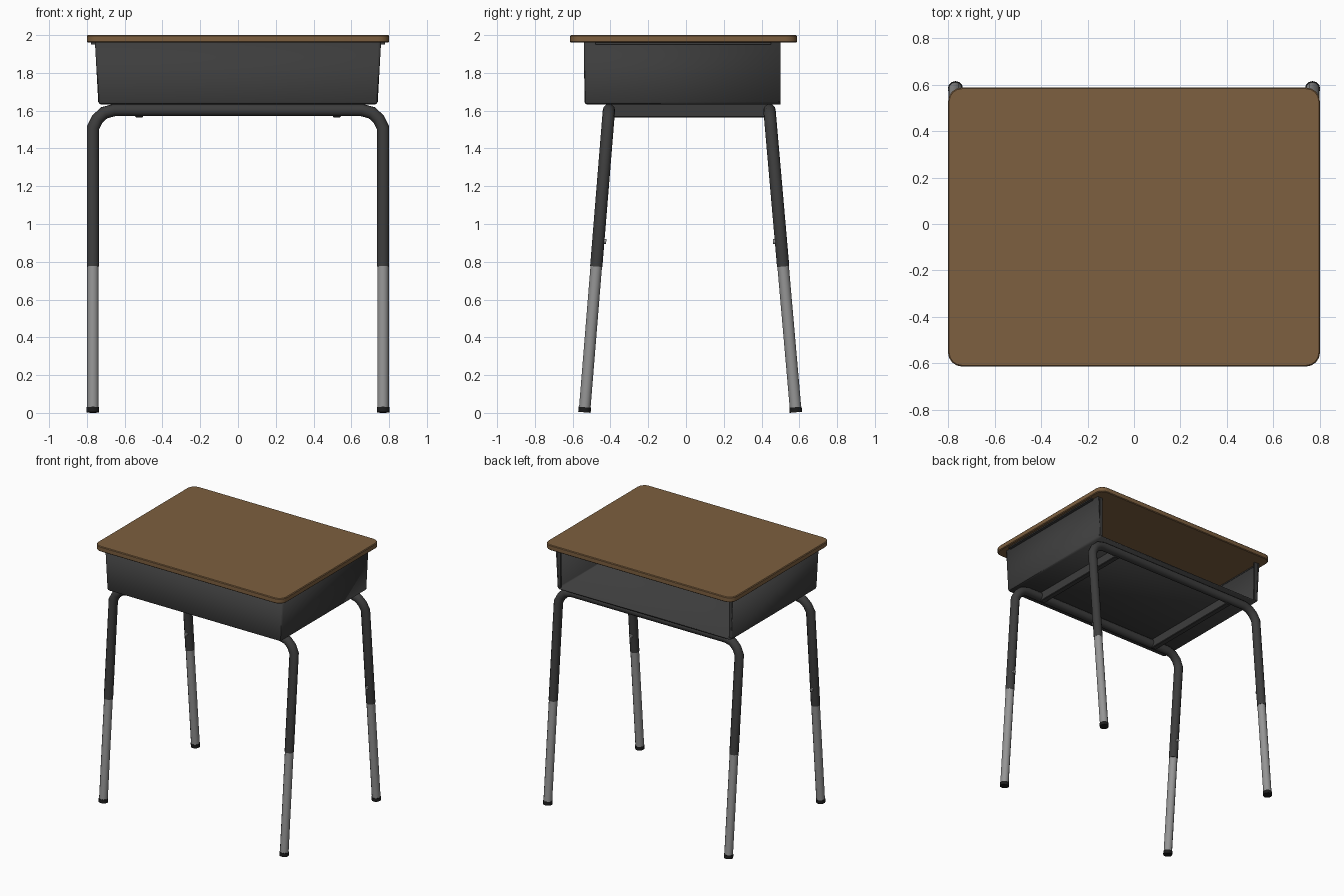
import bpy, bmesh, math
from mathutils import Vector

if "Cube" in bpy.data.objects:
    bpy.data.objects.remove(bpy.data.objects["Cube"])


def material(name, r, g, b):
    m = bpy.data.materials.new(name)
    m.diffuse_color = (r, g, b, 1)
    m.use_nodes = True
    m.node_tree.nodes["Principled BSDF"].inputs["Base Color"].default_value = m.diffuse_color
    return m


WOOD = material("brown wood", 0.205, 0.115, 0.05)
DARK = material("dark metal", 0.046, 0.046, 0.046)
STEEL = material("grey steel", 0.30, 0.30, 0.30)
RUBBER = material("black rubber", 0.012, 0.012, 0.012)


def finish(bm, name, mat, angle=None):
    bmesh.ops.recalc_face_normals(bm, faces=bm.faces[:])
    me = bpy.data.meshes.new(name)
    bm.to_mesh(me)
    bm.free()
    ob = bpy.data.objects.new(name, me)
    bpy.context.collection.objects.link(ob)
    me.materials.append(mat)
    if angle:
        bpy.ops.object.select_all(action='DESELECT')
        bpy.context.view_layer.objects.active = ob
        ob.select_set(True)
        bpy.ops.object.shade_smooth_by_angle(angle=math.radians(angle))
    return ob


def box(name, mat, x, y, z, bevel=0):
    bm = bmesh.new()
    bmesh.ops.create_cube(bm, size=1)
    for v in bm.verts:
        v.co = [(a + b) / 2 + c * (b - a) for (a, b), c in zip((x, y, z), v.co)]
    if bevel:
        bmesh.ops.bevel(bm, geom=bm.edges[:], offset=bevel, segments=1, affect='EDGES')
    return finish(bm, name, mat)


def tube(name, mat, pts, r, normal, sides=12):
    """Sweep a circle along a planar path, with mitred bends."""
    pts = [Vector(p) for p in pts]
    bm = bmesh.new()
    rings = []
    for i, p in enumerate(pts):
        d1 = (p - pts[i - 1]).normalized() if i else (pts[1] - p).normalized()
        d2 = (pts[i + 1] - p).normalized() if i < len(pts) - 1 else d1
        t = (d1 + d2).normalized()
        side = t.cross(normal).normalized() / t.dot(d1)
        rings.append([bm.verts.new(p + r * (math.cos(a) * side + math.sin(a) * normal))
                      for a in (2 * math.pi * k / sides for k in range(sides))])
    for a, b in zip(rings, rings[1:]):
        for k in range(sides):
            n = (k + 1) % sides
            bm.faces.new((a[k], a[n], b[n], b[k]))
    bm.faces.new(rings[0])
    bm.faces.new(rings[-1])
    return finish(bm, name, mat, 50)


# Wooden top with rounded corners and softened rims
bm = bmesh.new()
bmesh.ops.create_cube(bm, size=1)
for v in bm.verts:
    v.co = (v.co.x * 1.6, v.co.y * 1.2 - 0.013, 1.98 + v.co.z * 0.04)
upright = [e for e in bm.edges if abs(e.verts[0].co.z - e.verts[1].co.z) > 0.01]
bmesh.ops.bevel(bm, geom=upright, offset=0.06, segments=4, profile=0.5, affect='EDGES')
rims = [e for e in bm.edges if abs(e.verts[0].co.z - e.verts[1].co.z) < 0.01]
bmesh.ops.bevel(bm, geom=rims, offset=0.005, segments=1, affect='EDGES')
finish(bm, "desk_top", WOOD, 35)

# Book tray: floor, front and side walls, open at the back
bm = bmesh.new()
lo = [bm.verts.new(p) for p in ((-.737, -.533, 1.637), (.737, -.533, 1.637), (.737, .5, 1.637), (-.737, .5, 1.637))]
hi = [bm.verts.new(p) for p in ((-.755, -.535, 1.96), (.755, -.535, 1.96), (.755, .5, 1.96), (-.755, .5, 1.96))]
bm.faces.new(lo[::-1])
for a, b in ((0, 1), (1, 2), (3, 0)):
    bm.faces.new((lo[a], lo[b], hi[b], hi[a]))
folds = [e for e in bm.edges if len(e.link_faces) == 2]
bmesh.ops.bevel(bm, geom=folds, offset=0.012, segments=2, profile=0.5, affect='EDGES')
tray = finish(bm, "book_tray", DARK, 35)
# keep walls thin, thickening towards the inside
solid = tray.modifiers.new("thickness", 'SOLIDIFY')
solid.thickness = 0.01
solid.offset = 0
tray.scale = (0.9965, 1, 1)

for s, label in ((-1, "left"), (1, "right")):
    # Fixing flange under the top, and folded lip at the tray mouth
    box(label + "_flange", DARK, sorted((s * .745, s * .778)), (-.48, .45), (1.951, 1.961))
    box(label + "_tray_lip", DARK, sorted((s * .715, s * .74)), (.489, .5), (1.645, 1.958))
    # Cross bar beneath the tray
    box(label + "_cross_bar", DARK, sorted((s * .502, s * .545)), (-.405, .437), (1.565, 1.636), 0.004)

# Leg frames: bent tube, telescopic lower legs, feet and bolts
X = 0.768
for label, y_top, y_foot in (("front", -0.408, -0.538), ("back", 0.442, 0.582)):
    def at(x, z):
        return Vector((x, y_foot + (y_top - y_foot) * z / 1.603, z))

    up = (at(0, 1) - at(0, 0)).normalized()
    normal = Vector((1, 0, 0)).cross(up).normalized()
    half = [(X, .775), (X, 1.508), (.744, 1.556), (.708, 1.589), (.655, 1.603)]
    path = [at(-x, z) for x, z in half] + [at(x, z) for x, z in half[::-1]]
    tube(label + "_frame", DARK, path, 0.0325, normal)
    for s, side in ((-1, "left"), (1, "right")):
        n = f"{label}_{side}_"
        tube(n + "lower_leg", STEEL, [at(s * X, .02), at(s * X, .80)], 0.0305, normal)
        tube(n + "foot", RUBBER, [at(s * X, .003), at(s * X, .03)], 0.033, normal)
        # bolt on the inner face of the upper tube
        inward = normal if normal.y * y_foot < 0 else -normal
        c = at(s * X, .91)
        tube(n + "bolt", STEEL, [c + inward * .025, c + inward * .042], 0.013, up, 8)
